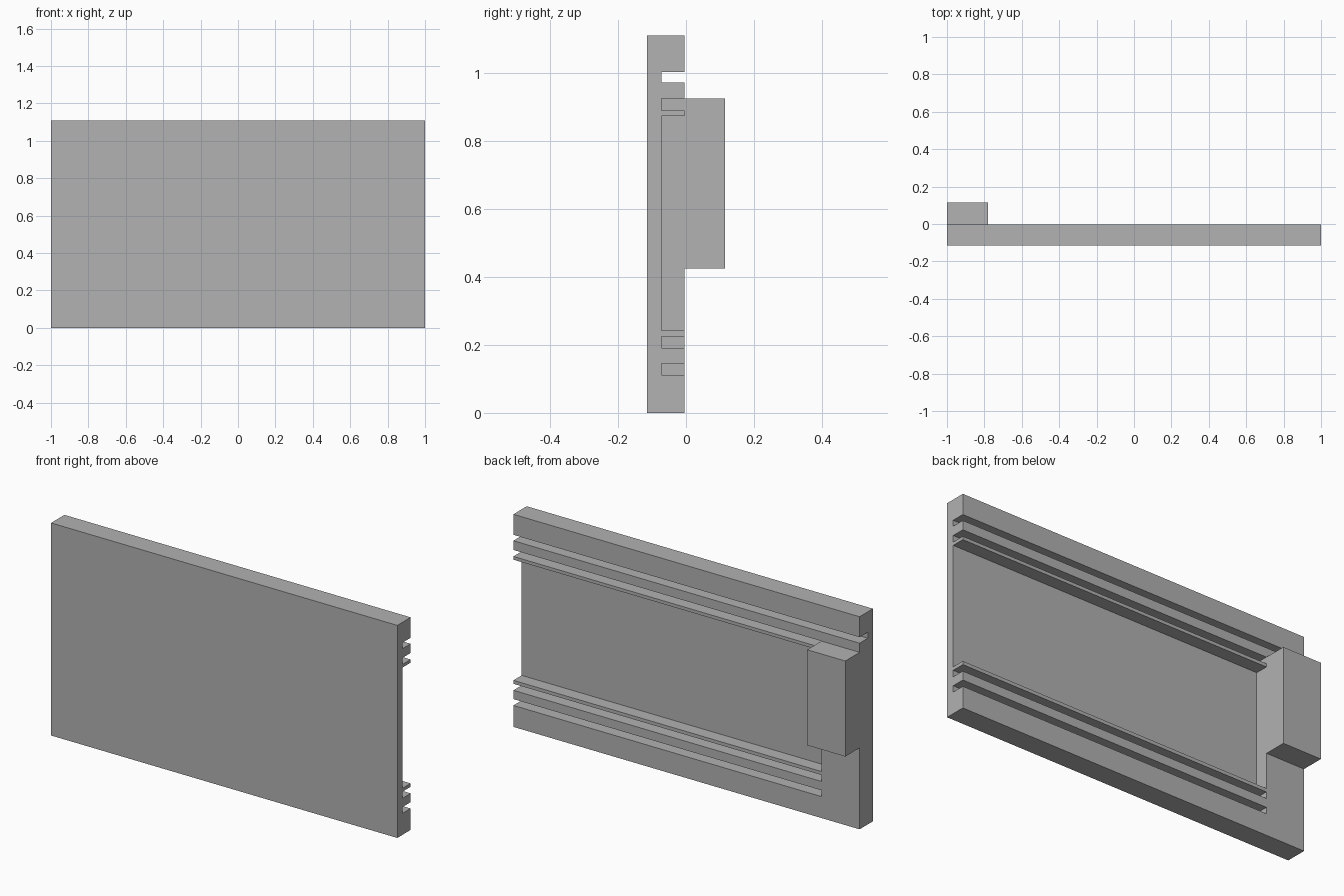
import bpy
import bmesh
from mathutils import Matrix, Vector

if "Cube" in bpy.data.objects:
    bpy.data.objects.remove(bpy.data.objects["Cube"], do_unlink=True)

# Single flat colour
grey = bpy.data.materials.new("mid_grey")
grey.use_nodes = True
colour = (0.445, 0.445, 0.445, 1)
grey.diffuse_color = colour
grey.node_tree.nodes["Principled BSDF"].inputs["Base Color"].default_value = colour


def boxes(name, extents):
    """One object holding a box for each (low corner, high corner) pair."""
    bm = bmesh.new()
    for low, high in extents:
        low, high = Vector(low), Vector(high)
        matrix = Matrix.Translation((low + high) / 2) @ Matrix.Diagonal((*(high - low), 1))
        bmesh.ops.create_cube(bm, size=1, matrix=matrix)
    mesh = bpy.data.meshes.new(name)
    bm.to_mesh(mesh)
    bm.free()
    mesh.materials.append(grey)
    obj = bpy.data.objects.new(name, mesh)
    bpy.context.collection.objects.link(obj)
    return obj


FRONT, FLOOR, BACK, OUTER = -0.114, -0.072, -0.004, 0.114
STOP = -0.78      # where the blind grooves end
HEIGHT = 1.11
OVER = 0.1        # cutter overshoot

# Flat panel
panel = boxes("panel", [((-1, FRONT, 0), (1, BACK, HEIGHT))])

# Blind grooves and wide recess, open at the left end
blind = [(0.112, 0.145), (0.191, 0.225), (0.243, 0.873), (0.89, 0.924)]
cuts = [((STOP, FLOOR, low), (1 + OVER, BACK + OVER, high)) for low, high in blind]
# Top groove runs the full length
cuts.append(((-1 - OVER, FLOOR, 0.972), (1 + OVER, BACK + OVER, 1.003)))
cutter = boxes("groove_cutter", cuts)
cutter.hide_render = True

cut = panel.modifiers.new("grooves", "BOOLEAN")
cut.operation = "DIFFERENCE"
cut.solver = "EXACT"
cut.object = cutter
bpy.context.view_layer.objects.active = panel
bpy.ops.object.modifier_apply(modifier=cut.name)
bpy.data.objects.remove(cutter, do_unlink=True)

# Raised block on the back at the right end
boxes("end_block", [((-1, BACK, 0.425), (STOP, OUTER, 0.924))])
